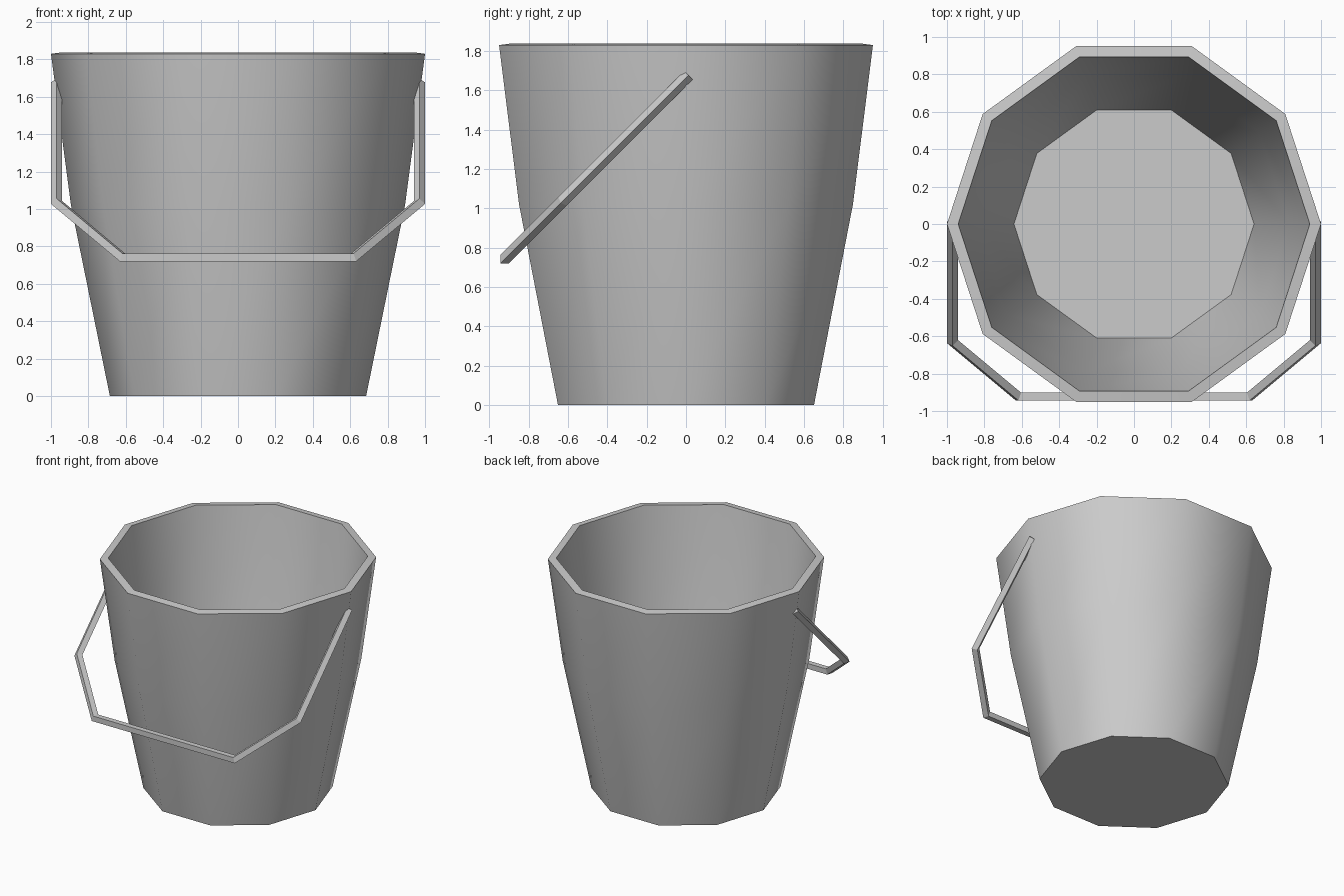
import bpy, bmesh, math
from mathutils import Vector

if "Cube" in bpy.data.objects:
    bpy.data.objects.remove(bpy.data.objects["Cube"])


def skin(name, rings, smooth_angle=None):
    """Join equal-sized vertex rings with quads and cap both ends."""
    bm = bmesh.new()
    loops = [[bm.verts.new(p) for p in ring] for ring in rings]
    n = len(loops[0])
    for a, b in zip(loops, loops[1:]):
        for i in range(n):
            j = (i + 1) % n
            bm.faces.new((a[i], a[j], b[j], b[i]))
    bm.faces.new(loops[0][::-1])
    bm.faces.new(loops[-1])
    bmesh.ops.recalc_face_normals(bm, faces=bm.faces[:])
    mesh = bpy.data.meshes.new(name)
    bm.to_mesh(mesh)
    bm.free()
    obj = bpy.data.objects.new(name, mesh)
    bpy.context.collection.objects.link(obj)
    if smooth_angle:
        bpy.ops.object.select_all(action='DESELECT')
        obj.select_set(True)
        bpy.context.view_layer.objects.active = obj
        bpy.ops.object.shade_smooth_by_angle(angle=math.radians(smooth_angle))
    return obj


# Bucket body: ten-sided shell, outside up, over the rim, inside down to the floor
profile = [(0.685, 0), (0.893, 1.02), (1.0, 1.83), (0.94, 1.838),
           (0.83, 1.03), (0.642, 0.055)]
SIDES = 10
skin("bucket_body", [[(r * math.cos(math.tau * i / SIDES),
                       r * math.sin(math.tau * i / SIDES), z)
                      for i in range(SIDES)] for r, z in profile], 45)

# Handle: diamond-section bar mitred along a path in a plane tilted 45 degrees
half = [(0.97, 0.0), (0.97, 0.908), (0.618, 1.323)]
path = [Vector(p) for p in half + [(-x, s) for x, s in reversed(half)]]
radius = 0.03
origin = Vector((0, 0.013, 1.677))
across = Vector((1, 0, 0))
down = Vector((0, -1, -1)).normalized()
normal = Vector((0, -1, 1)).normalized()

rings = []
for i, p in enumerate(path):
    d_in = (p - path[i - 1]).normalized() if i else (path[1] - p).normalized()
    d_out = (path[i + 1] - p).normalized() if i < len(path) - 1 else d_in
    n_in, n_out = Vector((-d_in.y, d_in.x)), Vector((-d_out.y, d_out.x))
    m = (n_in + n_out).normalized()
    m *= radius / m.dot(n_in)
    side = across * m.x + down * m.y
    centre = origin + across * p.x + down * p.y
    rings.append([centre + side, centre + normal * radius,
                  centre - side, centre - normal * radius])
skin("handle", rings)
